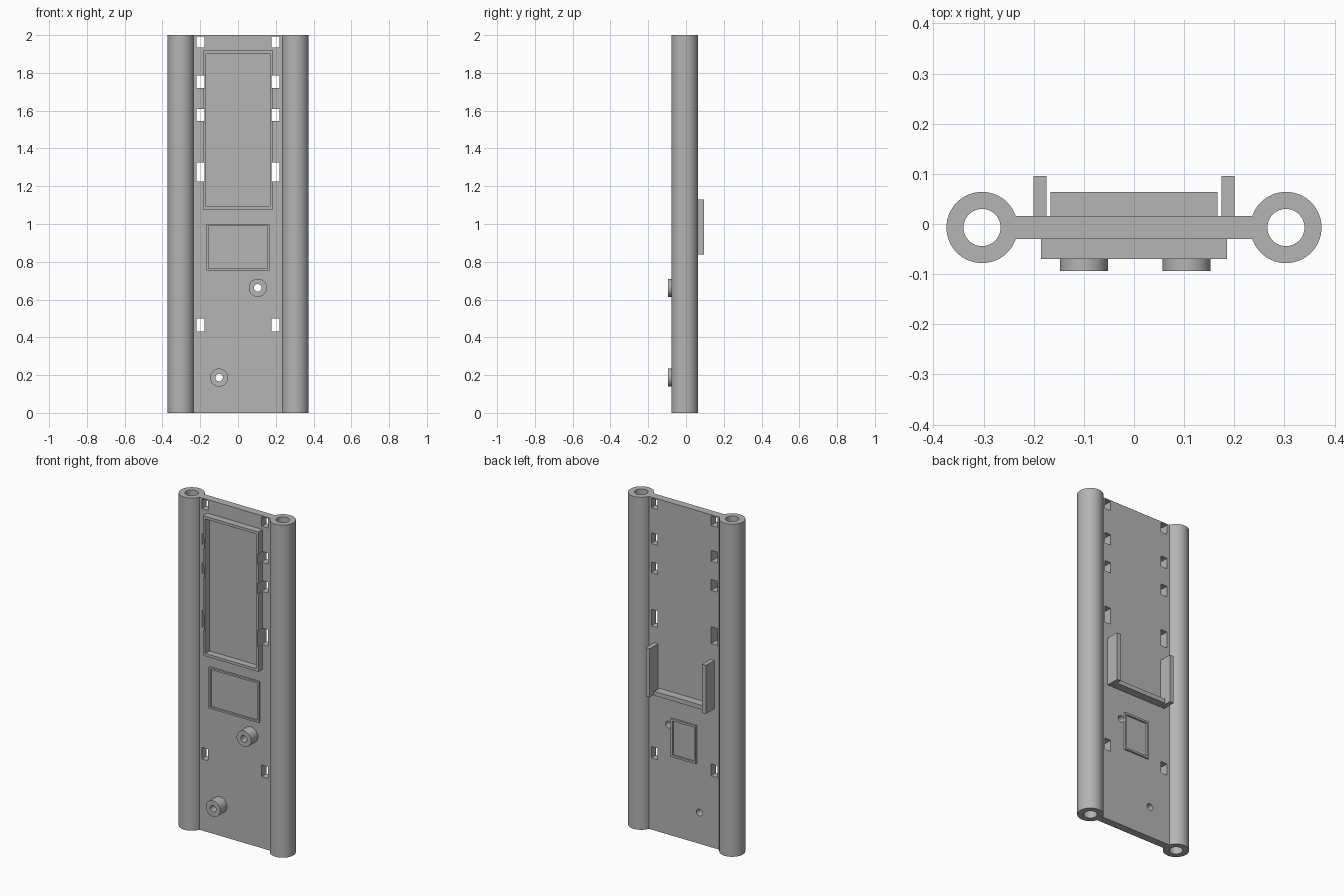
import bpy, bmesh, math
from mathutils import Matrix

if "Cube" in bpy.data.objects:
    bpy.data.objects.remove(bpy.data.objects["Cube"], do_unlink=True)

grey = bpy.data.materials.new("plain_grey")
grey.use_nodes = True
grey.diffuse_color = (0.46, 0.46, 0.46, 1)
grey.node_tree.nodes["Principled BSDF"].inputs["Base Color"].default_value = (0.46, 0.46, 0.46, 1)

FRONT, BACK = -0.03, 0.016      # faces of the main plate
SINK = 0.004                    # how far added parts sink into the plate


def finish(name, bm):
    bmesh.ops.recalc_face_normals(bm, faces=bm.faces)
    mesh = bpy.data.meshes.new(name)
    bm.to_mesh(mesh)
    bm.free()
    mesh.materials.append(grey)
    obj = bpy.data.objects.new(name, mesh)
    bpy.context.collection.objects.link(obj)
    return obj


def add_box(bm, x, y, z):
    verts = bmesh.ops.create_cube(bm, size=1)["verts"]
    for v in verts:
        v.co = [(a + b) / 2 + c * (b - a) for c, (a, b) in zip(v.co, (x, y, z))]


def box(name, x, y, z):
    bm = bmesh.new()
    add_box(bm, x, y, z)
    return finish(name, bm)


def ring(name, outer, inner, length, matrix):
    """Extrude the area between two matching loops along local z."""
    bm = bmesh.new()
    n = len(outer)
    loops = [[bm.verts.new((px, py, h)) for px, py in pts]
             for pts, h in ((outer, 0), (outer, length), (inner, length), (inner, 0))]
    for a, b in zip(loops, loops[1:] + loops[:1]):
        for i in range(n):
            j = (i + 1) % n
            bm.faces.new((a[i], a[j], b[j], b[i]))
    bm.transform(matrix)
    return finish(name, bm)


def circle(r, n):
    return [(r * math.cos(math.tau * i / n), r * math.sin(math.tau * i / n)) for i in range(n)]


def rect(w, z0, z1):
    return [(-w, z0), (w, z0), (w, z1), (-w, z1)]


def smooth(obj):
    bpy.ops.object.select_all(action="DESELECT")
    obj.select_set(True)
    bpy.context.view_layer.objects.active = obj
    bpy.ops.object.shade_smooth_by_angle(angle=math.radians(30))


def frame(name, w, z0, z1, wall, y0, y1):
    stand = Matrix.Translation((0, y1, 0)) @ Matrix.Rotation(math.pi / 2, 4, "X")
    return ring(name, rect(w, z0, z1), rect(w - wall, z0 + wall, z1 - wall), y1 - y0, stand)


def cut(obj, cutter):
    mod = obj.modifiers.new("cut", "BOOLEAN")
    mod.operation = "DIFFERENCE"
    mod.solver = "EXACT"
    mod.object = cutter
    bpy.context.view_layer.objects.active = obj
    bpy.ops.object.modifier_apply(modifier=mod.name)


# Main plate and the raised frames on it
plate = box("plate", (-0.25, 0.25), (FRONT, BACK), (0, 2))
large_frame = frame("large_front_frame", 0.185, 1.077, 1.918, 0.016, -0.07, FRONT + SINK)
frame("small_front_frame", 0.167, 0.753, 1.0, 0.011, FRONT - 0.011, FRONT + SINK)
frame("back_frame", 0.083, 0.478, 0.708, 0.012, BACK - SINK, BACK + 0.011)

# Side tubes
for side, x in (("left", 0.303), ("right", -0.303)):
    smooth(ring(side + "_tube", circle(0.071, 64), circle(0.037, 64), 2,
                Matrix.Translation((x, -0.007, 0))))

# Slots near both edges of the plate
bm = bmesh.new()
for z in ((0.43, 0.5), (1.225, 1.325), (1.545, 1.61), (1.72, 1.785), (1.935, 1.993)):
    for x in ((0.178, 0.22), (-0.22, -0.178)):
        add_box(bm, x, (-0.2, 0.2), z)
slots = finish("slot_cutter", bm)

# Bosses with screw holes that go through the plate
bosses = ((0.105, 0.662), (-0.1, 0.187))
bm = bmesh.new()
for i, (x, z) in enumerate(bosses):
    turn = Matrix.Rotation(math.pi / 2, 4, "X")
    smooth(ring("boss_%d" % (i + 1), circle(0.048, 48), circle(0.02, 48), 0.064,
                Matrix.Translation((x, FRONT, z)) @ turn))
    bmesh.ops.create_cone(bm, cap_ends=True, segments=48, radius1=0.02, radius2=0.02, depth=0.4,
                          matrix=Matrix.Translation((x, 0, z)) @ turn)
holes = finish("hole_cutter", bm)

cut(plate, slots)
cut(plate, holes)
cut(large_frame, slots)
for cutter in (slots, holes):
    bpy.data.objects.remove(cutter, do_unlink=True)
smooth(plate)

# Holder on the back: two side walls and a bottom shelf
box("left_holder_wall", (0.174, 0.2), (BACK - SINK, 0.096), (0.838, 1.13))
box("right_holder_wall", (-0.2, -0.174), (BACK - SINK, 0.096), (0.838, 1.13))
box("holder_shelf", (-0.167, 0.167), (BACK - SINK, 0.064), (0.838, 0.864))
